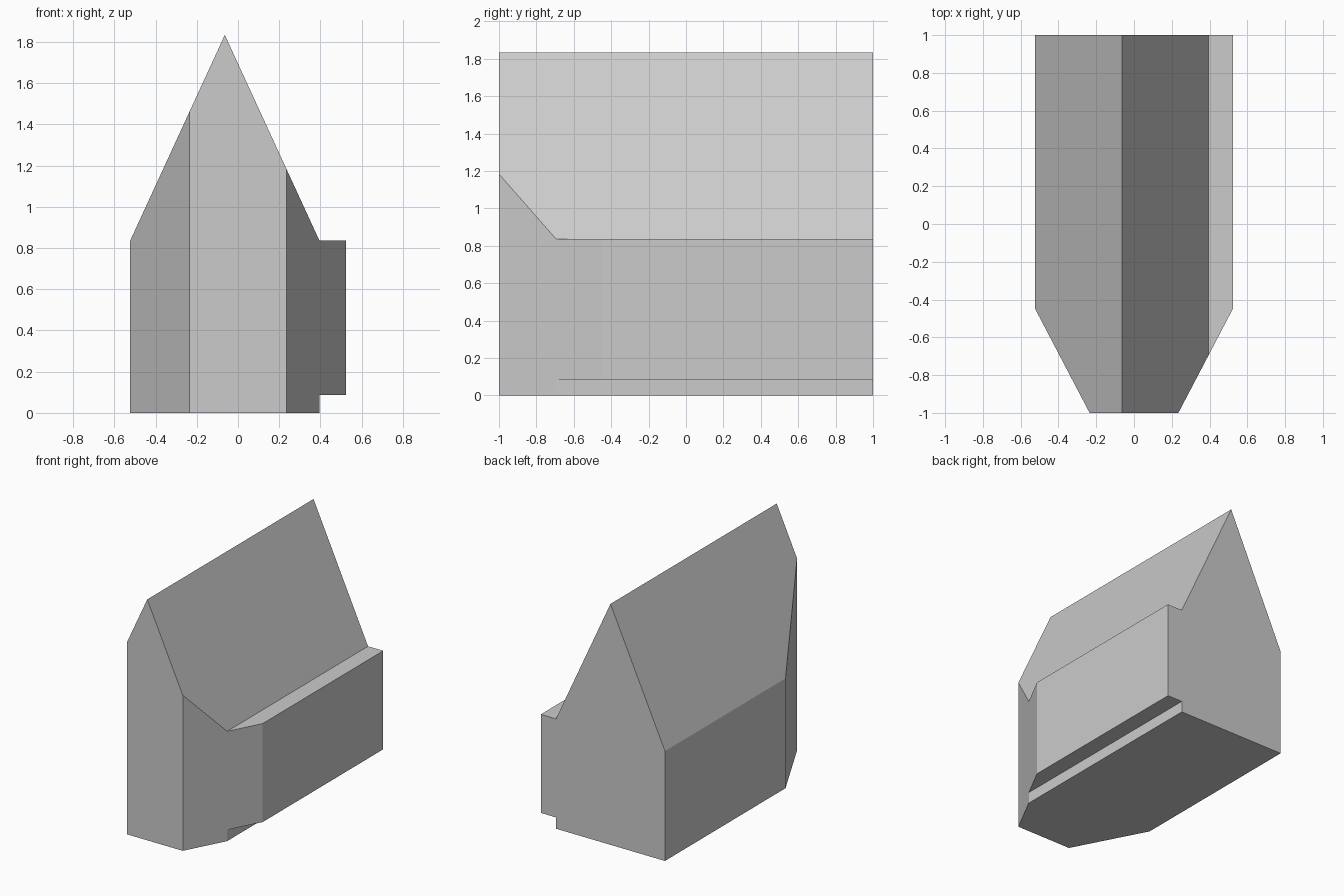
import bpy
import bmesh

cube = bpy.data.objects.get("Cube")
if cube:
    bpy.data.objects.remove(cube, do_unlink=True)

# Plain grey material
grey = bpy.data.materials.new("light grey")
grey.use_nodes = True
colour = (0.6, 0.6, 0.6, 1)
grey.diffuse_color = colour
grey.node_tree.nodes["Principled BSDF"].inputs["Base Color"].default_value = colour

# Gabled cross-section with a ledge on the left side
profile = [(-0.523, 0), (0.395, 0), (0.395, 0.086), (0.523, 0.086),
           (0.523, 0.836), (0.395, 0.836), (-0.064, 1.834), (-0.523, 0.836)]

bm = bmesh.new()
end = bm.faces.new([bm.verts.new((x, -1, z)) for x, z in profile])
extruded = bmesh.ops.extrude_face_region(bm, geom=[end], use_keep_orig=True)
bmesh.ops.translate(bm, vec=(0, 2, 0),
                    verts=[g for g in extruded["geom"] if isinstance(g, bmesh.types.BMVert)])

# Slice off both front corners and cap the cuts
for side in (-1, 1):
    cut = bmesh.ops.bisect_plane(
        bm, geom=bm.verts[:] + bm.edges[:] + bm.faces[:],
        plane_co=(side * 0.235, -1, 0), plane_no=(side * 0.55, -0.288, 0),
        clear_outer=True)
    rim = [g for g in cut["geom_cut"] if isinstance(g, bmesh.types.BMEdge)]
    bmesh.ops.holes_fill(bm, edges=rim, sides=0)

bmesh.ops.recalc_face_normals(bm, faces=bm.faces)
mesh = bpy.data.meshes.new("gabled_body")
bm.to_mesh(mesh)
bm.free()
mesh.materials.append(grey)
body = bpy.data.objects.new("gabled_body", mesh)
bpy.context.collection.objects.link(body)
